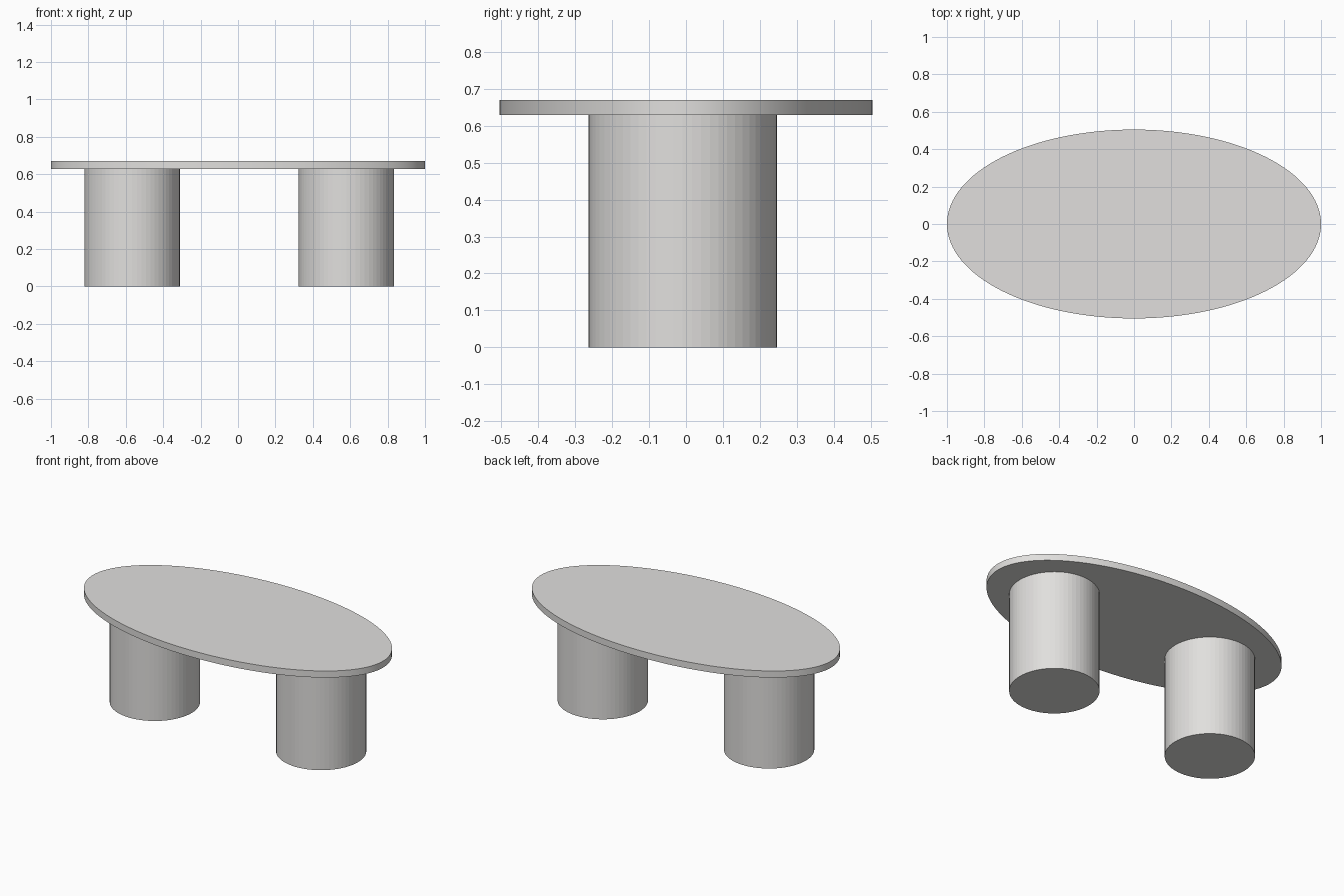
import bpy
import math

if "Cube" in bpy.data.objects:
    bpy.data.objects.remove(bpy.data.objects["Cube"])

# One warm grey stone colour for the whole table
stone = bpy.data.materials.new("warm grey stone")
stone.diffuse_color = (0.75, 0.74, 0.725, 1.0)
stone.use_nodes = True
stone.node_tree.nodes["Principled BSDF"].inputs["Base Color"].default_value = stone.diffuse_color


def elliptic_slab(name, x, y, z0, z1, rx, ry, sides, smooth):
    """Upright closed cylinder with an elliptical outline from z0 to z1."""
    bpy.ops.mesh.primitive_cylinder_add(
        vertices=sides, radius=1, depth=1, location=(x, y, (z0 + z1) / 2))
    ob = bpy.context.object
    ob.name = name
    ob.scale = (rx, ry, z1 - z0)
    bpy.ops.object.transform_apply(location=False, rotation=False, scale=True)
    ob.data.materials.append(stone)
    if smooth:
        bpy.ops.object.shade_smooth_by_angle(angle=math.radians(30))
    return ob


TOP_Z, UNDERSIDE_Z = 0.67, 0.629

# Oval tabletop
elliptic_slab("tabletop", 0, 0, UNDERSIDE_Z, TOP_Z, 1.0, 0.505, 128, True)

# Two drum legs with fine flat facets, set slightly off centre
for name, x in (("left_leg", -0.566), ("right_leg", 0.579)):
    elliptic_slab(name, x, -0.009, 0, UNDERSIDE_Z, 0.255, 0.255, 64, False)
